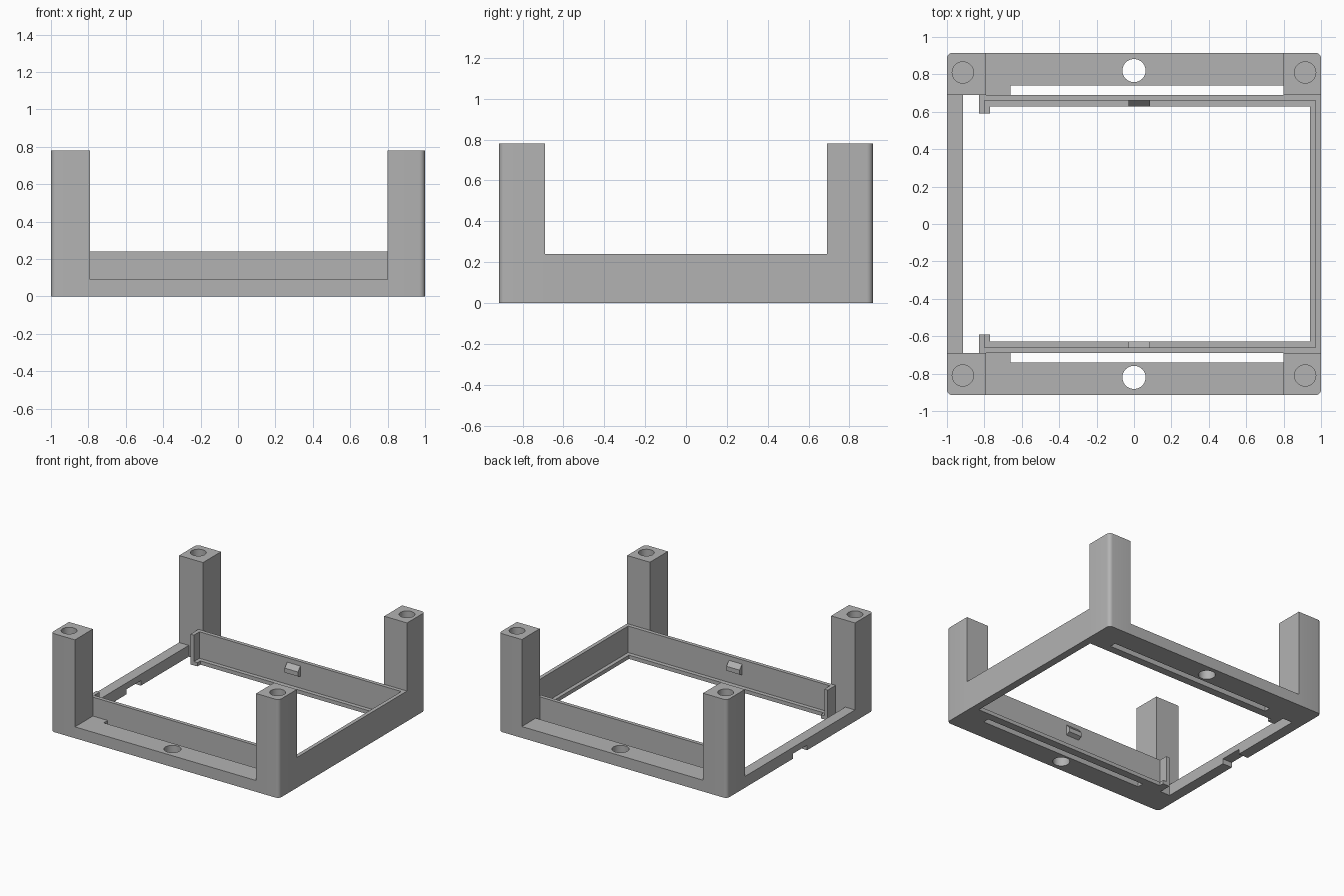
import bpy, bmesh
from math import radians
from mathutils import Vector

if "Cube" in bpy.data.objects:
    bpy.data.objects.remove(bpy.data.objects["Cube"])

grey = bpy.data.materials.new("plain_grey")
grey.use_nodes = True
grey.diffuse_color = (0.45, 0.45, 0.45, 1)
grey.node_tree.nodes["Principled BSDF"].inputs["Base Color"].default_value = (0.45, 0.45, 0.45, 1)

DEPTH = 0.915    # half depth of the frame
INNER = 0.69     # inner side of the legs
WALL = 0.24      # wall height
BEAM = 0.09      # beam height
LEDGE = 0.03     # ledge height


def prism(name, points, direction, round_at=None):
    """Extrude a flat outline along a direction; optionally round one vertical edge."""
    bm = bmesh.new()
    face = bm.faces.new([bm.verts.new(p) for p in points])
    ext = bmesh.ops.extrude_face_region(bm, geom=[face])
    moved = [v for v in ext["geom"] if isinstance(v, bmesh.types.BMVert)]
    bmesh.ops.translate(bm, vec=Vector(direction), verts=moved)
    if round_at:
        corner = Vector(round_at)
        edges = [e for e in bm.edges if all((v.co.xy - corner).length < 1e-4 for v in e.verts)]
        bmesh.ops.bevel(bm, geom=edges, offset=0.03, segments=5, profile=0.5, affect='EDGES')
    bmesh.ops.recalc_face_normals(bm, faces=bm.faces)
    mesh = bpy.data.meshes.new(name)
    bm.to_mesh(mesh)
    bm.free()
    mesh.materials.append(grey)
    obj = bpy.data.objects.new(name, mesh)
    bpy.context.collection.objects.link(obj)
    return obj


def plan(name, outline, height, **kw):
    return prism(name, [(x, y, 0) for x, y in outline], (0, 0, height), **kw)


def box(name, x0, x1, y0, y1, height, **kw):
    return plan(name, [(x0, y0), (x1, y0), (x1, y1), (x0, y1)], height, **kw)


def drill(obj, x, y, z, radius, length):
    """Cut a round vertical hole centred on a point."""
    bpy.ops.mesh.primitive_cylinder_add(vertices=40, radius=radius, depth=length, location=(x, y, z))
    cutter = bpy.context.object
    cutter.data.materials.append(grey)
    mod = obj.modifiers.new("hole", 'BOOLEAN')
    mod.operation = 'DIFFERENCE'
    mod.solver = 'EXACT'
    mod.object = cutter
    bpy.ops.object.select_all(action='DESELECT')
    obj.select_set(True)
    bpy.context.view_layer.objects.active = obj
    bpy.ops.object.modifier_apply(modifier=mod.name)
    bpy.data.objects.remove(cutter)
    bpy.ops.object.shade_smooth_by_angle(angle=radians(30))


for s, side in ((-1, "front"), (1, "back")):
    # corner legs with blind sockets in the top
    for x_in, x_out, hand in ((-0.79, -1, "right"), (0.8, 1, "left")):
        leg = box(f"{side}_{hand}_leg", x_in, x_out, s * INNER, s * DEPTH, 0.78,
                  round_at=(x_out, s * DEPTH))
        drill(leg, x_out * 0.915, s * 0.81, 0.78, 0.057, 0.8)

    # low beam with a long slot on its inner side and a screw hole
    outline = [(-0.79, DEPTH), (0.8, DEPTH), (0.8, 0.74), (-0.66, 0.74), (-0.66, INNER), (-0.79, INNER)]
    beam = plan(f"{side}_beam", [(x, s * y) for x, y in outline], BEAM)
    drill(beam, 0, s * 0.82, BEAM / 2, 0.062, 0.4)

    # thin wall, its end stop and the ledge along its foot
    corner = [(0.97, INNER), (-0.83, INNER), (-0.83, 0.59), (-0.8, 0.59), (-0.8, 0.66), (0.97, 0.66)]
    plan(f"{side}_wall", [(x, s * y) for x, y in corner], WALL)
    foot = [(0.97, 0.66), (-0.8, 0.66), (-0.8, 0.59), (-0.77, 0.59), (-0.77, 0.627), (0.97, 0.627)]
    plan(f"{side}_ledge", [(x, s * y) for x, y in foot], LEDGE)

    # snap catch on the inside of the wall
    profile = [(0.66, 0.205), (0.628, 0.17), (0.628, 0.135), (0.66, 0.12)]
    prism(f"{side}_catch", [(-0.03, s * y, z) for y, z in profile], (0.115, 0, 0))

# left side wall and ledge
box("left_wall", 0.97, 1, -INNER, INNER, WALL)
box("left_ledge", 0.94, 0.97, -0.627, 0.627, LEDGE)

# low right beam with a notch under its middle
notched = [(-INNER, 0), (-0.09, 0), (-0.09, 0.04), (0.09, 0.04),
           (0.09, 0), (INNER, 0), (INNER, BEAM), (-INNER, BEAM)]
prism("right_beam", [(-1, y, z) for y, z in notched], (0.085, 0, 0))
